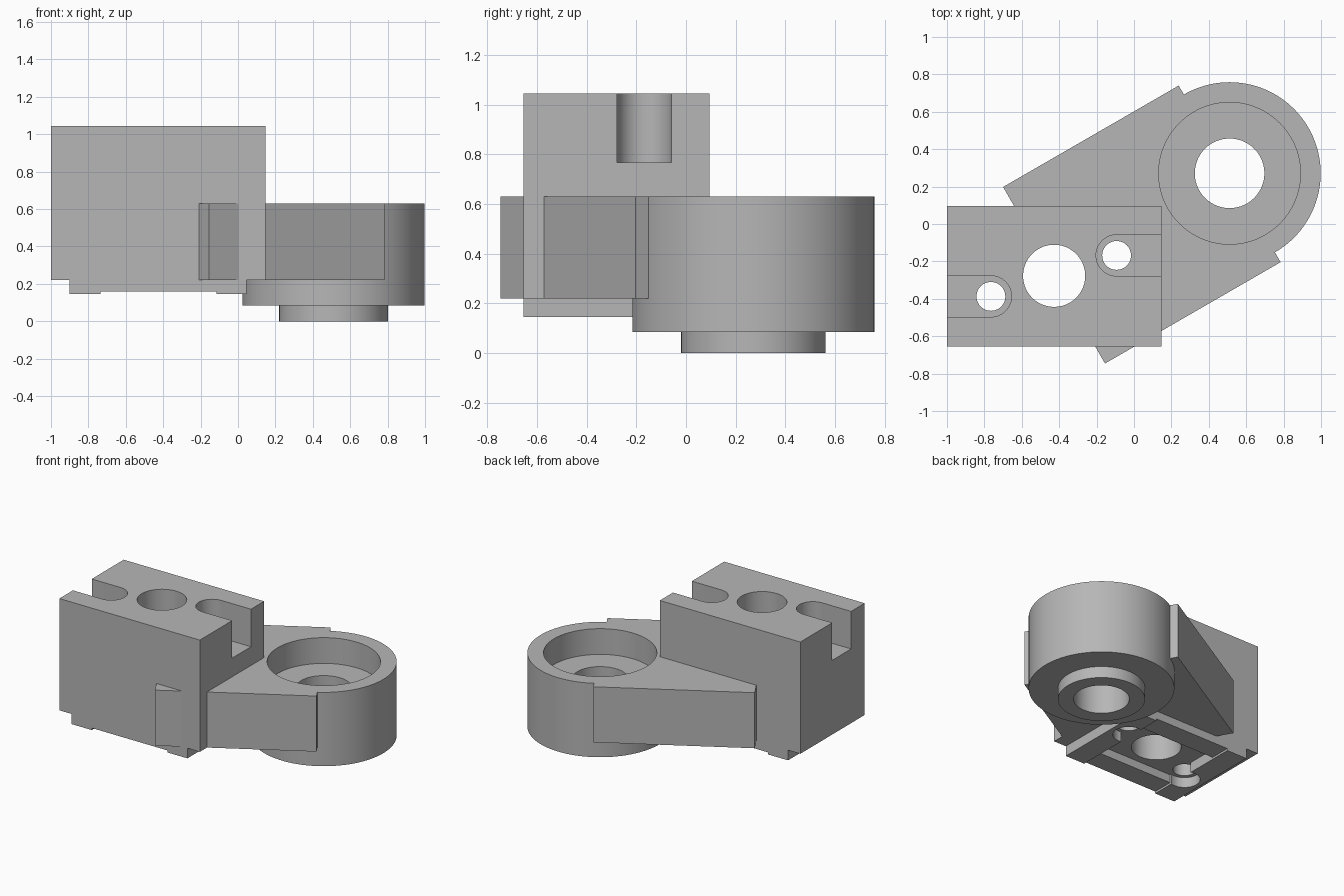
import bpy, math

if "Cube" in bpy.data.objects:
    bpy.data.objects.remove(bpy.data.objects["Cube"])

grey = bpy.data.materials.new("plain_grey")
grey.diffuse_color = (0.47, 0.47, 0.47, 1)
grey.use_nodes = True
grey.node_tree.nodes["Principled BSDF"].inputs["Base Color"].default_value = grey.diffuse_color


def prism(name, pts, z0, z1):
    """Extrude a flat outline between two heights."""
    n = len(pts)
    verts = [(x, y, z0) for x, y in pts] + [(x, y, z1) for x, y in pts]
    faces = [tuple(reversed(range(n))), tuple(range(n, 2 * n))]
    faces += [(i, (i + 1) % n, (i + 1) % n + n, i + n) for i in range(n)]
    me = bpy.data.meshes.new(name)
    me.from_pydata(verts, [], faces)
    me.materials.append(grey)
    ob = bpy.data.objects.new(name, me)
    bpy.context.collection.objects.link(ob)
    return ob


def box(name, x0, x1, y0, y1, z0, z1):
    return prism(name, [(x0, y0), (x1, y0), (x1, y1), (x0, y1)], z0, z1)


def disc(name, x, y, r, z0, z1, n=96):
    a = [2 * math.pi * i / n for i in range(n)]
    return prism(name, [(x + r * math.cos(t), y + r * math.sin(t)) for t in a], z0, z1)


def slot(name, x, y, r, x_end, z0, z1, n=32):
    """Round-ended slot open towards x_end."""
    s = 1 if x_end > x else -1
    a = [math.pi / 2 + math.pi * i / n for i in range(n + 1)]
    pts = [(x + s * r * math.cos(t), y + r * math.sin(t)) for t in a]
    pts += [(x_end, y - r), (x_end, y + r)]
    return prism(name, pts if s > 0 else pts[::-1], z0, z1)


def combine(target, other, op):
    m = target.modifiers.new(op, 'BOOLEAN')
    m.operation, m.solver, m.object = op, 'EXACT', other
    bpy.context.view_layer.objects.active = target
    bpy.ops.object.modifier_apply(modifier=m.name)
    bpy.data.objects.remove(other)


# Clamp block with end pads and side rails underneath
X0, X1, Y0, Y1 = -1.0, 0.147, -0.655, 0.095
body = box("bracket_body", X0, X1, Y0, Y1, 0.22, 1.045)
HOLES = [(-0.765, -0.387, X0 - 0.1), (-0.093, -0.168, X1 + 0.1)]
pads = [box("pad", -0.9, -0.735, Y0, Y1, 0.145, 0.3),
        box("pad", -0.115, 0.045, Y0, Y1, 0.145, 0.3)]
for p in pads:
    for x, y, _ in HOLES:
        combine(p, disc("pad_relief", x, y, 0.105, 0.1, 0.22), 'DIFFERENCE')
rails = [box("rail", -0.75, -0.1, Y0, -0.5, 0.16, 0.3),
         box("rail", -0.75, -0.1, -0.06, Y1, 0.16, 0.3)]
for p in pads + rails:
    combine(body, p, 'UNION')

# Slanted arm joining the block to the round housing
CX, CY = 0.511, 0.271
arm = prism("arm", [(-0.70, 0.198), (-0.155, -0.746), (0.784, -0.204), (0.239, 0.74)],
            0.22, 0.63)
combine(body, arm, 'UNION')

# Round housing and lower boss
combine(body, disc("housing", CX, CY, 0.487, 0.085, 0.63, 128), 'UNION')
combine(body, disc("boss", CX, CY, 0.291, 0.0, 0.2), 'UNION')

# Bearing bore and through hole
combine(body, disc("bore", CX, CY, 0.379, 0.44, 0.9, 128), 'DIFFERENCE')
combine(body, disc("through_hole", CX, CY, 0.186, -0.2, 0.8), 'DIFFERENCE')

# Centre hole, screw holes and their open top slots
combine(body, disc("centre_hole", -0.427, -0.277, 0.166, -0.2, 1.3), 'DIFFERENCE')
for x, y, x_end in HOLES:
    combine(body, disc("screw_hole", x, y, 0.077, -0.2, 1.3, 48), 'DIFFERENCE')
    combine(body, slot("screw_slot", x, y, 0.11, x_end, 0.768, 1.3), 'DIFFERENCE')

bpy.ops.object.select_all(action='DESELECT')
body.select_set(True)
bpy.context.view_layer.objects.active = body
bpy.ops.object.shade_smooth_by_angle(angle=math.radians(25))
